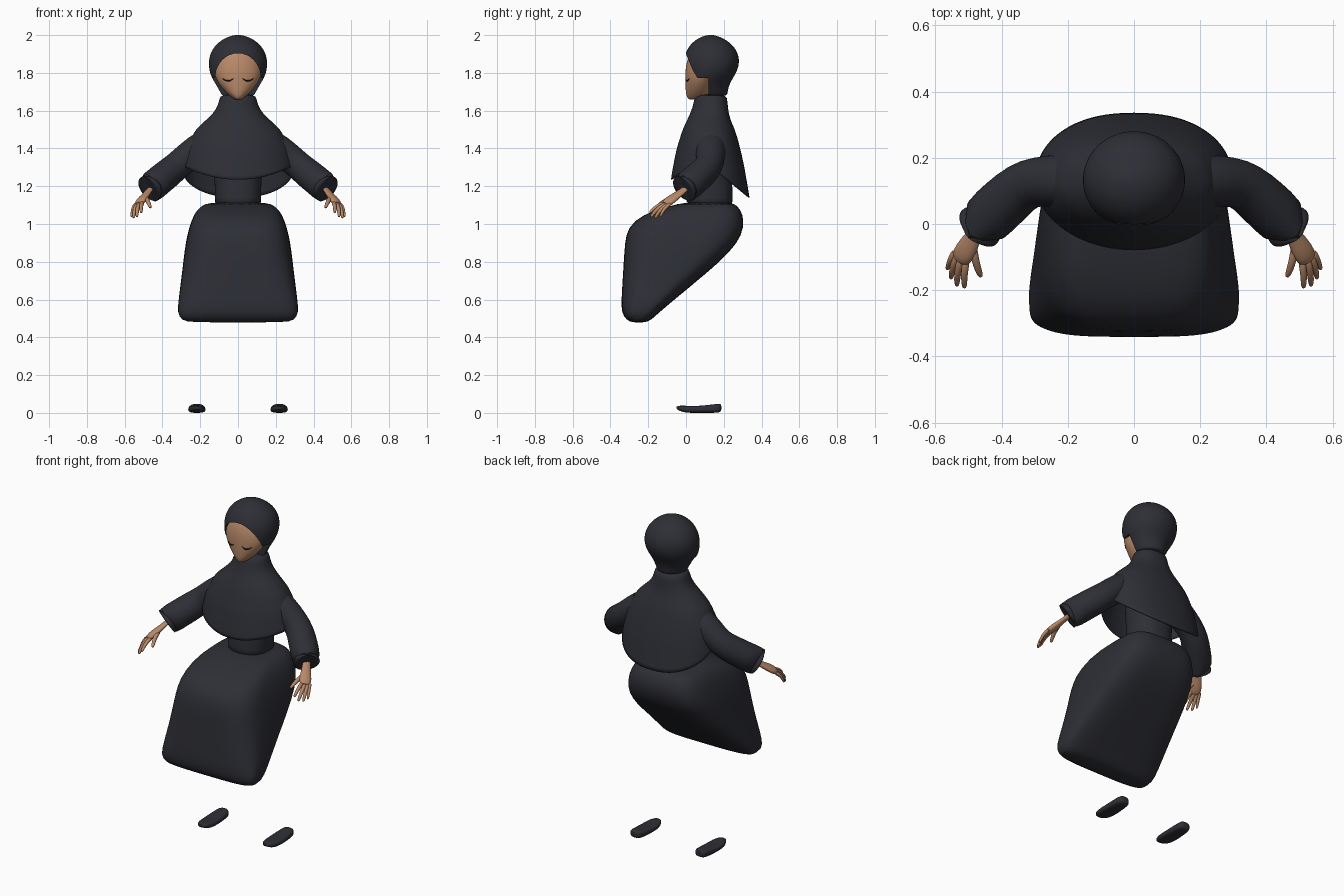
import bpy, bmesh, math
from mathutils import Vector

if "Cube" in bpy.data.objects:
    bpy.data.objects.remove(bpy.data.objects["Cube"])


def material(name, rgb):
    m = bpy.data.materials.new(name)
    m.diffuse_color = (*rgb, 1)
    m.use_nodes = True
    m.node_tree.nodes["Principled BSDF"].inputs["Base Color"].default_value = m.diffuse_color
    return m


CLOTH = material("dark_cloth", (0.027, 0.028, 0.036))
SKIN = material("warm_skin", (0.48, 0.25, 0.14))
LASH = material("lash_black", (0.012, 0.01, 0.01))


def finish(bm, name, mat, subsurf=1, mirror=False, thick=0):
    bmesh.ops.recalc_face_normals(bm, faces=bm.faces)
    me = bpy.data.meshes.new(name)
    bm.to_mesh(me)
    bm.free()
    me.materials.append(mat)
    ob = bpy.data.objects.new(name, me)
    bpy.context.collection.objects.link(ob)
    if mirror:
        ob.modifiers.new("mirror", 'MIRROR').use_mirror_merge = False
    if subsurf:
        ob.modifiers.new("smooth", 'SUBSURF').levels = subsurf
        ob.modifiers["smooth"].render_levels = subsurf
    if thick:
        ob.modifiers.new("thickness", 'SOLIDIFY').thickness = thick
    smooth(ob)
    return ob


def smooth(ob):
    bpy.ops.object.select_all(action='DESELECT')
    ob.select_set(True)
    bpy.context.view_layer.objects.active = ob
    bpy.ops.object.shade_smooth_by_angle(angle=math.radians(45))


def skin_rings(bm, rings, cap_start=True, cap_end=True):
    loops = [[bm.verts.new(p) for p in r] for r in rings]
    n = len(loops[0])
    for a, b in zip(loops, loops[1:]):
        for i in range(n):
            bm.faces.new((a[i], a[(i + 1) % n], b[(i + 1) % n], b[i]))
    if cap_start:
        bm.faces.new(loops[0])
    if cap_end:
        bm.faces.new(loops[-1])


def rounded(a, e):
    c, s = math.cos(a), math.sin(a)
    return (math.copysign(abs(c) ** (2 / e), c), math.copysign(abs(s) ** (2 / e), s))


def stack(sections, n=32, e=2.0):
    """Horizontal rings from (z, half width, front y, back y)."""
    rings = []
    for z, hx, y0, y1 in sections:
        ring = []
        for i in range(n):
            u, v = rounded(2 * math.pi * i / n, e)
            ring.append((hx * u, (y0 + y1) / 2 + (y1 - y0) / 2 * v, z))
        rings.append(ring)
    return rings


def tube(bm, pts, n=16, flat=1.0, ref=(0, 0, 1)):
    """Tube through (x, y, z, radius) points, flattened along its normal."""
    ps = [Vector(p[:3]) for p in pts]
    rings = []
    for i, p in enumerate(ps):
        t = (ps[min(i + 1, len(ps) - 1)] - ps[max(i - 1, 0)]).normalized()
        side = t.cross(Vector(ref)).normalized()
        up = side.cross(t)
        r = pts[i][3]
        rings.append([p + side * r * math.cos(2 * math.pi * k / n)
                      + up * r * flat * math.sin(2 * math.pi * k / n) for k in range(n)])
    return rings


# Skirt, draped over a seated lap
bm = bmesh.new()
skin_rings(bm, stack([
    (0.478, 0.25, -0.28, -0.22), (0.49, 0.30, -0.315, -0.185), (0.53, 0.322, -0.342, -0.145),
    (0.60, 0.315, -0.342, -0.06), (0.70, 0.302, -0.336, 0.06), (0.80, 0.29, -0.33, 0.18),
    (0.90, 0.278, -0.324, 0.275), (0.98, 0.26, -0.31, 0.307), (1.05, 0.235, -0.235, 0.303),
    (1.095, 0.20, -0.09, 0.275), (1.117, 0.15, 0.0, 0.24)], 40, 3.6))
finish(bm, "skirt", CLOTH)

# Torso and waist
bm = bmesh.new()
skin_rings(bm, stack([(1.08, 0.125, 0.0, 0.25), (1.13, 0.123, 0.005, 0.247), (1.24, 0.122, 0.01, 0.245),
                      (1.38, 0.15, 0.02, 0.24), (1.52, 0.14, 0.05, 0.22), (1.6, 0.08, 0.07, 0.2)], 28, 2.3))
finish(bm, "torso", CLOTH)

# Shoulder cape: open hem, longest at the back
CAPE = [(1.14, 0.31, -0.085, 0.337), (1.24, 0.305, -0.08, 0.32), (1.30, 0.298, -0.07, 0.31),
        (1.40, 0.275, -0.05, 0.288), (1.50, 0.225, -0.018, 0.26), (1.55, 0.17, 0.005, 0.235),
        (1.60, 0.118, 0.03, 0.224), (1.65, 0.10, 0.042, 0.219), (1.69, 0.092, 0.05, 0.217)]


def cape_at(z):
    for a, b in zip(CAPE, CAPE[1:]):
        if z <= b[0]:
            f = (z - a[0]) / (b[0] - a[0])
            return [a[k] + (b[k] - a[k]) * f for k in (1, 2, 3)]
    return CAPE[-1][1:]


bm = bmesh.new()
rings = []
for j in range(13):
    ring = []
    for i in range(40):
        a = 2 * math.pi * i / 40
        s = math.sin(a)
        hem = 1.31 - (0.075 * s * s if s < 0 else 0.17 * s)
        z = 1.69 + (hem - 1.69) * j / 12
        hx, y0, y1 = cape_at(z)
        u, v = rounded(a, 2.0 if s < 0 else 2.3)
        ring.append((hx * u, (y0 + y1) / 2 + (y1 - y0) / 2 * v, z))
    rings.append(ring)
skin_rings(bm, rings, True, False)
finish(bm, "cape", CLOTH, thick=0.006)

# Sleeves with an open cuff
bm = bmesh.new()
skin_rings(bm, tube(bm, [
    (0.08, 0.13, 1.46, 0.06), (0.17, 0.13, 1.425, 0.085), (0.26, 0.13, 1.362, 0.078),
    (0.32, 0.125, 1.31, 0.075), (0.365, 0.09, 1.272, 0.08), (0.42, 0.04, 1.228, 0.08),
    (0.468, -0.01, 1.187, 0.083), (0.470, -0.012, 1.185, 0.081),
    (0.467, -0.009, 1.188, 0.074), (0.44, 0.02, 1.21, 0.06)], 24))
finish(bm, "sleeve", CLOTH, mirror=True)

# Hands
bm = bmesh.new()
skin_rings(bm, tube(bm, [
    (0.45, 0.02, 1.205, 0.024), (0.48, -0.03, 1.165, 0.024), (0.50, -0.065, 1.14, 0.033),
    (0.518, -0.095, 1.117, 0.036), (0.528, -0.115, 1.102, 0.025)], 14, 0.55, (0.5, -0.2, 1)))
FINGERS = [((0.488, -0.055, 1.142), (0.462, -0.16, 1.085), 0.013),
           ((0.505, -0.10, 1.115), (0.512, -0.193, 1.058), 0.0115),
           ((0.522, -0.10, 1.11), (0.535, -0.187, 1.036), 0.0115),
           ((0.533, -0.09, 1.108), (0.553, -0.165, 1.03), 0.011),
           ((0.54, -0.08, 1.108), (0.564, -0.137, 1.037), 0.010)]
for base, tip, r in FINGERS:
    b, t = Vector(base), Vector(tip)
    pts = []
    for f, k in ((0, 1), (0.3, 1.05), (0.6, 0.95), (0.9, 0.8), (1, 0.45)):
        p = b.lerp(t, f) + Vector((0.004, -0.004, 0.010)) * math.sin(math.pi * f)
        pts.append((*p, r * k))
    skin_rings(bm, tube(bm, pts, 8))
finish(bm, "hand", SKIN, mirror=True)

# Face
bm = bmesh.new()
skin_rings(bm, stack([(1.658, 0.012, 0.02, 0.08), (1.664, 0.025, 0.008, 0.10), (1.685, 0.052, 0.0, 0.12),
                      (1.72, 0.086, -0.003, 0.14), (1.77, 0.121, -0.004, 0.15), (1.83, 0.13, -0.004, 0.18),
                      (1.90, 0.115, 0.015, 0.2), (1.94, 0.07, 0.05, 0.18)]))
finish(bm, "face", SKIN)

# Closed eyelids
bm = bmesh.new()
pts = []
for i in range(9):
    x = 0.026 + 0.054 * i / 8
    y = 0.072 - 0.076 * math.sqrt(1 - (x / 0.117) ** 2)
    pts.append((x, y, 1.757 + 18 * (x - 0.053) ** 2, 0.0015 + 0.0025 * math.sin(math.pi * i / 8)))
skin_rings(bm, tube(bm, pts, 8, ref=(0, 1, 0)))
finish(bm, "eyelid", LASH, 0, mirror=True)

# Head scarf with an arched face opening
bm = bmesh.new()
skin_rings(bm, stack([(1.675, 0.08, 0.04, 0.215), (1.69, 0.09, 0.03, 0.22), (1.73, 0.112, 0.0, 0.226),
                      (1.77, 0.137, -0.01, 0.247), (1.81, 0.152, -0.015, 0.272), (1.86, 0.157, -0.014, 0.284),
                      (1.91, 0.145, -0.002, 0.274), (1.95, 0.117, 0.022, 0.245), (1.98, 0.078, 0.058, 0.204),
                      (1.996, 0.038, 0.095, 0.165), (2.001, 0.012, 0.12, 0.142)], 40))
scarf = finish(bm, "head_scarf", CLOTH, 2)

bm = bmesh.new()
outline = [(-0.25, 1.6), (0.25, 1.6), (0.25, 1.772), (0.121, 1.772)]
for i in range(1, 20):
    a = math.pi * i / 20
    outline.append((0.121 * math.cos(a), 1.772 + 0.132 * math.sin(a)))
outline += [(-0.121, 1.772), (-0.25, 1.772)]
skin_rings(bm, [[(x, y, z) for x, z in outline] for y in (-0.2, 0.12)])
cutter = finish(bm, "face_opening_cutter", CLOTH, 0)
cutter.hide_render = True
cut = scarf.modifiers.new("opening", 'BOOLEAN')
cut.object, cut.operation, cut.solver = cutter, 'DIFFERENCE', 'EXACT'
bpy.context.view_layer.objects.active = scarf
for m in list(scarf.modifiers):
    bpy.ops.object.modifier_apply(modifier=m.name)
bpy.data.objects.remove(cutter)
smooth(scarf)

# Slippers: flat soles with a lifted toe
bm = bmesh.new()
rings = []
for y, hx, z0, z1 in [(-0.052, 0.012, 0.022, 0.034), (-0.035, 0.03, 0.01, 0.039), (0.0, 0.043, 0.0, 0.038),
                      (0.05, 0.047, 0.0, 0.036), (0.10, 0.045, 0.0, 0.04), (0.15, 0.041, 0.0, 0.046),
                      (0.178, 0.034, 0.002, 0.049), (0.188, 0.02, 0.012, 0.044)]:
    ring = []
    for i in range(20):
        u, v = rounded(2 * math.pi * i / 20, 3)
        ring.append((0.218 + hx * u, y, (z0 + z1) / 2 + (z1 - z0) / 2 * v))
    rings.append(ring)
skin_rings(bm, rings)
finish(bm, "slipper", CLOTH, mirror=True)
